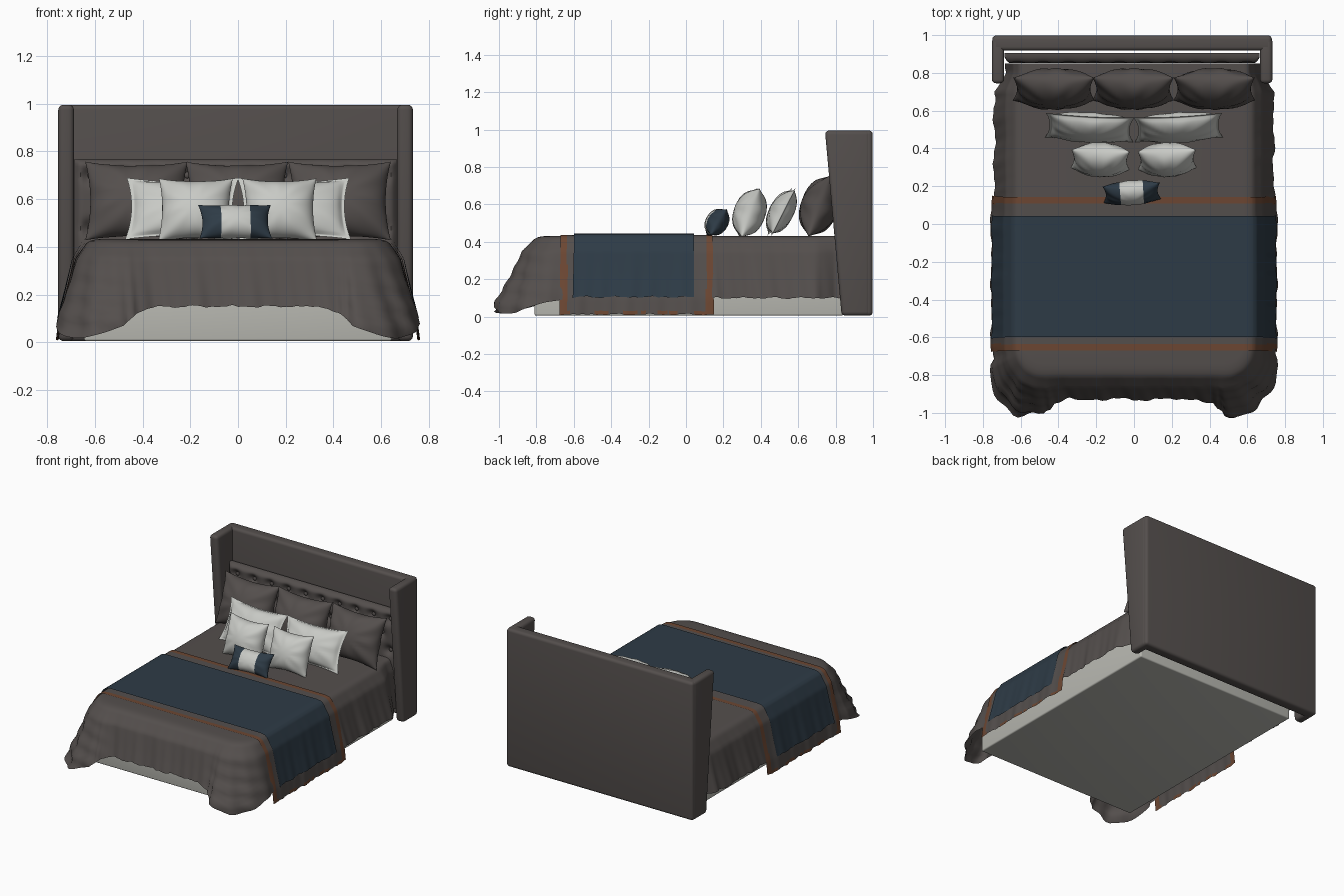
import bpy, bmesh, math, random
from mathutils import Matrix, Vector

if "Cube" in bpy.data.objects:
    bpy.data.objects.remove(bpy.data.objects["Cube"])
random.seed(4)

def material(name, rgb):
    m = bpy.data.materials.new(name)
    m.diffuse_color = (*rgb, 1)
    m.use_nodes = True
    m.node_tree.nodes["Principled BSDF"].inputs["Base Color"].default_value = m.diffuse_color
    return m

TAUPE = material("taupe_fabric", (0.088, 0.077, 0.073))
NAVY = material("navy_fabric", (0.027, 0.044, 0.062))
BROWN = material("brown_trim", (0.15, 0.062, 0.032))
LIGHT = material("light_linen", (0.58, 0.59, 0.56))
BASE = material("pale_base", (0.48, 0.48, 0.44))

def finish(name, bm, mats, angle=50):
    bmesh.ops.recalc_face_normals(bm, faces=bm.faces)
    me = bpy.data.meshes.new(name)
    bm.to_mesh(me)
    bm.free()
    ob = bpy.data.objects.new(name, me)
    bpy.context.collection.objects.link(ob)
    for m in mats:
        me.materials.append(m)
    bpy.ops.object.select_all(action='DESELECT')
    ob.select_set(True)
    bpy.context.view_layer.objects.active = ob
    bpy.ops.object.shade_smooth_by_angle(angle=math.radians(angle))
    return ob

def bevel(bm, w):
    bmesh.ops.bevel(bm, geom=bm.edges[:], offset=w, segments=4, profile=0.5, affect='EDGES')

def box(name, lo, hi, mat, w=0.01):
    bm = bmesh.new()
    bmesh.ops.create_cube(bm, size=1)
    for v in bm.verts:
        v.co = [lo[i] + (v.co[i] + 0.5) * (hi[i] - lo[i]) for i in range(3)]
    bevel(bm, w)
    return finish(name, bm, [mat], 30)

def grid(bm, rows, rule=None):
    vs = [[bm.verts.new(p) for p in r] for r in rows]
    for a, b in zip(vs, vs[1:]):
        for i in range(len(a) - 1):
            f = bm.faces.new((a[i], a[i + 1], b[i + 1], b[i]))
            if rule:
                f.material_index = rule(f.calc_center_median())
    return vs

# ---- frame: base, mattress, headboard with wings
box("bed_base", (-0.645, -0.81, 0.005), (0.645, 0.84, 0.22), BASE)
box("mattress", (-0.6, -0.76, 0.2), (0.6, 0.85, 0.415), TAUPE, 0.03)
box("headboard_back", (-0.75, 0.918, 0.005), (0.73, 0.998, 0.995), TAUPE, 0.02)
for side, x0 in (("left", -0.753), ("right", 0.667)):
    bm = bmesh.new()
    prof = [(0.743, 0.995), (0.985, 0.995), (0.985, 0.005), (0.832, 0.005)]
    f = bm.faces.new([bm.verts.new((x0, y, z)) for y, z in prof])
    ext = bmesh.ops.extrude_face_region(bm, geom=[f])
    for v in ext["geom"]:
        if isinstance(v, bmesh.types.BMVert):
            v.co.x += 0.066
    bevel(bm, 0.022)
    finish("headboard_wing_" + side, bm, [TAUPE], 30)

# ---- tufted panel with buttons in a staggered pattern
buttons = []
for r, z in enumerate((0.70, 0.59, 0.48)):
    n = 10 if r % 2 == 0 else 9
    buttons += [((i - (n - 1) / 2) * 0.135 - 0.01, z) for i in range(n)]

def tuft_y(x, z):
    d = min(math.hypot(x - bx, z - bz) for bx, bz in buttons)
    edge = min(x + 0.685, 0.665 - x, 0.768 - z)
    round_edge = 0.03 * max(0, 1 - edge / 0.03) ** 2
    return 0.852 + 0.032 * math.exp(-(d / 0.032) ** 2) + round_edge

bm = bmesh.new()
xs = [-0.685 + 1.35 * i / 110 for i in range(111)]
zs = [0.36 + 0.408 * j / 40 for j in range(41)]
front = grid(bm, [[(x, tuft_y(x, z), z) for x in xs] for z in zs])
back = grid(bm, [[(x, 0.905, z) for x in xs] for z in zs])
for i in range(110):
    bm.faces.new((front[-1][i], front[-1][i + 1], back[-1][i + 1], back[-1][i]))
finish("tufted_panel", bm, [TAUPE])
bm = bmesh.new()
for x, z in buttons:
    bmesh.ops.create_uvsphere(bm, u_segments=10, v_segments=6, radius=0.014,
        matrix=Matrix.Translation((x, 0.88, z)) @ Matrix.Diagonal((1, 0.6, 1, 1)))
finish("tuft_buttons", bm, [TAUPE])

# ---- drape profile: outward distance from the top edge at a given height
DROP = [(0.432, 0.0), (0.428, 0.035), (0.415, 0.055), (0.35, 0.1), (0.22, 0.13), (0.1, 0.16), (0.0, 0.172)]
def out_at(z):
    for (z0, o0), (z1, o1) in zip(DROP, DROP[1:]):
        if z >= z1:
            return o0 + (o1 - o0) * (z0 - z) / (z0 - z1)
    return DROP[-1][1]

def fold(s):
    return 0.5 * math.sin(23 * s + 1) + 0.35 * math.sin(41 * s + 2 * math.sin(7 * s)) + 0.25 * math.sin(83 * s)

# ---- duvet: skirt swept around the top outline, filled on top
EX, EY, R = 0.58, -0.74, 0.1
half = [((EX - R) * i / 40, EY, 0, -1) for i in range(40)]
for i in range(21):
    a = math.pi / 2 * i / 20
    half.append((EX - R + R * math.sin(a), EY + R - R * math.cos(a), math.sin(a), -math.cos(a)))
half += [(EX, EY + R + 1.49 * i / 90, 1, 0) for i in range(1, 91)]
path = [(-x, y, -nx, ny) for x, y, nx, ny in reversed(half[1:])] + half
rows, K = [], 22
s = 0
for i, (x, y, nx, ny) in enumerate(path):
    s += 0.0 if i == 0 else math.hypot(x - path[i - 1][0], y - path[i - 1][1])
    w = math.exp(-((abs(x) - EX) / 0.12) ** 2 - ((y - EY) / 0.06) ** 2)
    frontness = ny * ny
    covered = y > -0.66 and y < 0.15
    hem = 0.1 + 0.05 * frontness
    hem = hem + (0.008 - hem) * min(1, w * 1.15) + 0.006 * fold(s * 1.7) * (1 - w)
    amp = 0.003 if covered else 0.012 + 0.022 * w
    tuck = 1 - 0.4 * min(1, max(0, (y - 0.70) / 0.1))
    row = []
    for k in range(K + 1):
        z = 0.432 - (0.432 - hem) * (k / K) ** 1.6
        fall = (0.432 - z) / 0.432
        o = out_at(z) * (1 + 0.6 * w * fall) * tuck
        o += amp * fall * fold(s * (1.8 if w > 0.2 else 1) + 0.12 * z) 
        o += 0.012 * w * math.sin(70 * z + 20 * s) * fall
        row.append((x + nx * o, y + ny * o * 1.28, max(z, 0.004)))
    rows.append(row)
bm = bmesh.new()
vs = grid(bm, rows)
bm.faces.new([r[0] for r in vs])
finish("duvet", bm, [TAUPE], 70)

# ---- blankets laid across the bed and hanging down both sides
def throw(name, y0, y1, lift, hem, mats, rule, seed):
    bm = bmesh.new()
    rows = []
    n = 96
    for j in range(n + 1):
        y = y0 + (y1 - y0) * j / n
        right = []
        for k in range(33):
            h = hem + 0.005 * fold(y * 1.5 + seed)
            z = 0.432 - (0.432 - h) * (k / 32) ** 1.6
            fall = (0.432 - z) / 0.432
            o = out_at(z) + lift + 0.006 * fall * fold(y * 0.9 + seed)
            right.append((EX + o, y + 0.015 * fall * math.sin(y * 4), max(z + lift * max(0, 1 - 5 * fall), 0.003)))
        top = [(EX * t / 6, y, 0.432 + lift) for t in range(-6, 7)]
        rows.append([(-x, yy, z) for x, yy, z in reversed(right)] + top + right)
    grid(bm, rows, rule)
    bmesh.ops.remove_doubles(bm, verts=bm.verts, dist=0.0005)
    return finish(name, bm, mats, 70)

def trim(c):
    return 1 if c.y > 0.108 or c.y < -0.635 or c.z < 0.022 else 0
throw("trimmed_blanket", -0.67, 0.142, 0.006, 0.012, [TAUPE, BROWN], trim, 0.3)
throw("navy_runner", -0.598, 0.042, 0.014, 0.105, [NAVY], None, 1.1)

# ---- pillows: inflated sheets with pinched edges and pointed corners
def pillow(name, x, y, z, w, h, t, tilt, mats, yaw=0, flange=1.0, crease=0.004, band=0):
    bm = bmesh.new()
    n = 30
    ph = random.random() * 6
    par = [math.sin(math.pi / 2 * (2 * i / n - 1)) for i in range(n + 1)]
    M = (Matrix.Translation((x, y, z)) @ Matrix.Rotation(math.radians(yaw), 4, 'Z')
         @ Matrix.Rotation(math.radians(-tilt), 4, 'X'))
    for sgn in (-1, 1):
        rows = []
        for v in par:
            row = []
            for u in par:
                a, b = max(0, 1 - (u / flange) ** 2), max(0, 1 - (v / flange) ** 2)
                puff = (a * b) ** 0.55
                px = w / 2 * u * (1 - 0.10 * u * u * (1 - v * v))
                pz = h / 2 * v * (1 - 0.13 * v * v * (1 - u * u))
                wr = crease * puff ** 0.5 * math.sin(9 * math.atan2(v, u + 0.01) + ph) * min(1, math.hypot(u, v))
                row.append(M @ Vector((px, sgn * (t / 2 * puff + wr * min(1, puff * 3)), pz)))
            rows.append(row)
        first = len(bm.faces)
        grid(bm, rows)
        bm.faces.ensure_lookup_table()
        if band:
            for q in range(n * n):
                u = (par[q % n] + par[q % n + 1]) / 2
                bm.faces[first + q].material_index = 1 if abs(u) < band else 0
    bmesh.ops.remove_doubles(bm, verts=bm.verts, dist=0.0004)
    return finish(name, bm, mats, 80)

for i, x in enumerate((-0.425, -0.005, 0.425)):
    pillow(f"back_pillow_{i}", x, 0.715, 0.592, 0.43, 0.35, 0.20, 20, [TAUPE], crease=0.007)
for side, x, yaw in (("left", -0.235, -3), ("right", 0.235, 3)):
    pillow("middle_pillow_" + side, x, 0.51, 0.56, 0.47, 0.29, 0.13, 27, [LIGHT], yaw, flange=0.92)
for side, x, yaw in (("left", -0.178, -2), ("right", 0.175, 2)):
    pillow("front_pillow_" + side, x, 0.34, 0.555, 0.31, 0.28, 0.17, 20, [LIGHT], yaw)
pillow("lumbar_pillow", -0.012, 0.165, 0.505, 0.305, 0.165, 0.12, 32, [NAVY, LIGHT], 4, crease=0.003, band=0.42)
